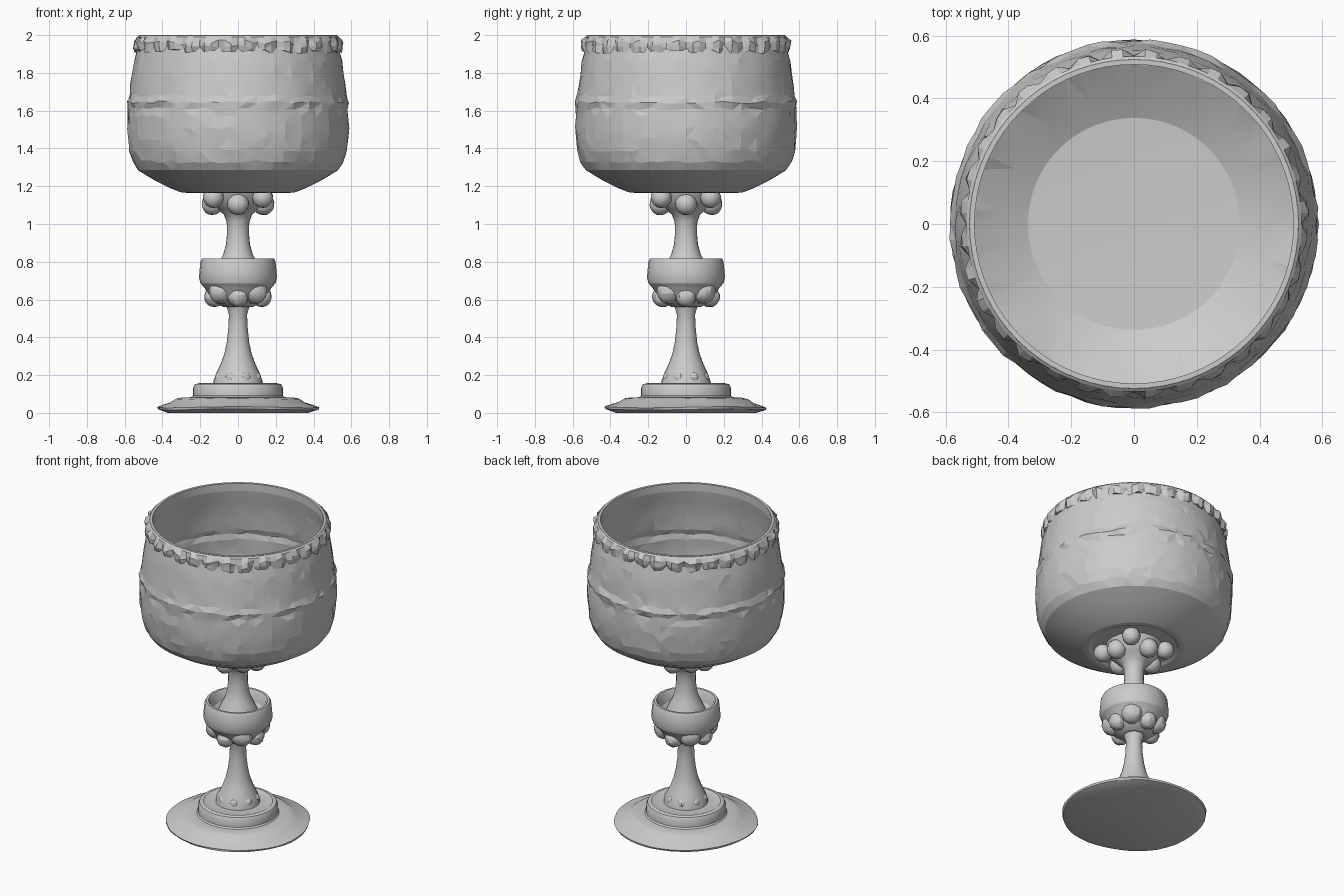
import bpy, bmesh, math, random
from mathutils import Vector

random.seed(4)
if "Cube" in bpy.data.objects:
    bpy.data.objects.remove(bpy.data.objects["Cube"], do_unlink=True)

GREY = (0.6, 0.6, 0.6, 1)
metal = bpy.data.materials.new("cast_grey")
metal.use_nodes = True
metal.diffuse_color = GREY
metal.node_tree.nodes["Principled BSDF"].inputs["Base Color"].default_value = GREY


def finish(name, bm, angle=None):
    """Turn a bmesh into an object, flat or smooth below an angle."""
    bmesh.ops.recalc_face_normals(bm, faces=bm.faces)
    mesh = bpy.data.meshes.new(name)
    bm.to_mesh(mesh)
    bm.free()
    mesh.materials.append(metal)
    obj = bpy.data.objects.new(name, mesh)
    bpy.context.collection.objects.link(obj)
    if angle:
        bpy.ops.object.select_all(action="DESELECT")
        bpy.context.view_layer.objects.active = obj
        obj.select_set(True)
        bpy.ops.object.shade_smooth_by_angle(angle=math.radians(angle))
    return obj


def lathe(profile, segments, shape=None):
    """Spin (radius, height) points; shape may offset radius and height."""
    bm = bmesh.new()
    rings = []
    for i, (r, z) in enumerate(profile):
        if r == 0:
            rings.append([bm.verts.new((0, 0, z))] * segments)
            continue
        ring = []
        for k in range(segments):
            a = 2 * math.pi * k / segments
            dr, dz = shape(i, k, a) if shape else (0, 0)
            ring.append(bm.verts.new(((r + dr) * math.cos(a), (r + dr) * math.sin(a), z + dz)))
        rings.append(ring)
    for low, high in zip(rings, rings[1:]):
        for k in range(segments):
            n = (k + 1) % segments
            corners = list(dict.fromkeys((low[k], low[n], high[n], high[k])))
            bm.faces.new(corners)
    return bm


def bead_ring(name, count, start, radius, z, size, angle=50):
    """Slightly uneven beads spaced around the axis."""
    bm = bmesh.new()
    for k in range(count):
        a = start + 2 * math.pi * k / count
        made = bmesh.ops.create_uvsphere(bm, u_segments=14, v_segments=9, radius=size)
        centre = Vector((radius * math.cos(a), radius * math.sin(a), z))
        for v in made["verts"]:
            v.co = v.co * random.uniform(0.97, 1.03) + centre
    return finish(name, bm, angle)


# Bowl: thin hammered wall with a raised middle band
outside = [(0, 1.175), (0.25, 1.175), (0.27, 1.165), (0.30, 1.167), (0.36, 1.19), (0.44, 1.23),
           (0.53, 1.285), (0.558, 1.33), (0.575, 1.39), (0.582, 1.45), (0.586, 1.51),
           (0.584, 1.57), (0.580, 1.61), (0.586, 1.645), (0.574, 1.68), (0.568, 1.74),
           (0.560, 1.80), (0.550, 1.86), (0.538, 1.91), (0.530, 1.95), (0.524, 2.0)]
inside = [(0.508, 2.0)] + [(max(r - 0.022, 0), z + (0.03 if z < 1.3 else 0))
                           for r, z in reversed(outside[4:-1])] + [(0, 1.205)]


def hammered(i, k, a):
    if 6 < i < 18:
        amount = 0.006 if i in (12, 13) else 0.0035
        return random.uniform(-amount, amount), random.uniform(-0.008, 0.008)
    if i > 23 and i < 36:
        return random.uniform(-0.003, 0.003), random.uniform(-0.006, 0.006)
    return 0, 0


bm = lathe(outside + inside, 72, hammered)
bmesh.ops.triangulate(bm, faces=[f for f in bm.faces if len(f.verts) == 4])
finish("bowl", bm, 9)

# Rim: band of irregular teeth around the lip
rim_profile = [(0.525, 1.92), (0.537, 1.915), (0.541, 1.94), (0.542, 1.965), (0.534, 1.99), (0.522, 2.0)]


def toothed(i, k, a):
    if i in (1, 2, 3):
        tooth = 0.011 if k % 3 else -0.009
        return tooth + random.uniform(-0.006, 0.006), random.uniform(-0.013, 0.011)
    return 0, 0


finish("rim_teeth", lathe(rim_profile, 96, toothed))

# Beads under the bowl: a low ring and a higher, wider diagonal ring
bead_ring("lower_beads", 4, 0, 0.135, 1.105, 0.058)
bead_ring("upper_beads", 4, math.pi / 4, 0.185, 1.14, 0.055)

# Upper stem, flaring into the bowl and into the knot
finish("upper_stem", lathe([(0, 0.70), (0.13, 0.71), (0.12, 0.75), (0.098, 0.80), (0.078, 0.84),
                            (0.064, 0.89), (0.058, 0.95), (0.060, 1.01), (0.075, 1.05),
                            (0.11, 1.08), (0.15, 1.12), (0.17, 1.175), (0, 1.175)], 20), 40)

# Knot: open cup with lumps on its underside
finish("knot_cup", lathe([(0, 0.56), (0.075, 0.56), (0.125, 0.585), (0.155, 0.62), (0.175, 0.66),
                          (0.198, 0.685), (0.207, 0.715), (0.204, 0.75), (0.199, 0.80),
                          (0.190, 0.817), (0.176, 0.817), (0.166, 0.80), (0.155, 0.75),
                          (0.13, 0.72), (0, 0.72)], 24), 25)
bead_ring("knot_lumps", 4, math.pi / 4, 0.125, 0.645, 0.068, 25)
bead_ring("knot_studs", 4, 0, 0.125, 0.615, 0.055, 25)

# Lower stem and its small root knobs
finish("lower_stem", lathe([(0, 0.13), (0.135, 0.13), (0.13, 0.17), (0.115, 0.21), (0.092, 0.26),
                            (0.073, 0.31), (0.060, 0.37), (0.052, 0.44), (0.048, 0.52),
                            (0.060, 0.56), (0, 0.57)], 24), 40)
bead_ring("root_knobs", 8, math.pi / 8, 0.098, 0.185, 0.032, 25)

# Stepped foot with a slightly uneven edge
foot = [(0, 0.005), (0.37, 0.005), (0.424, 0.018), (0.428, 0.030), (0.40, 0.042), (0.355, 0.055),
        (0.325, 0.075), (0.29, 0.082), (0.245, 0.083), (0.237, 0.092), (0.237, 0.135),
        (0.228, 0.152), (0.205, 0.157), (0.19, 0.15), (0.12, 0.155), (0, 0.155)]


def uneven(i, k, a):
    if 1 < i < 7:
        return 0.003 * math.sin(5 * a + i) + random.uniform(-0.002, 0.002), 0.003 * math.sin(3 * a)
    return (0, -0.005) if i == 1 else (0, 0)


finish("foot", lathe(foot, 48, uneven), 30)
